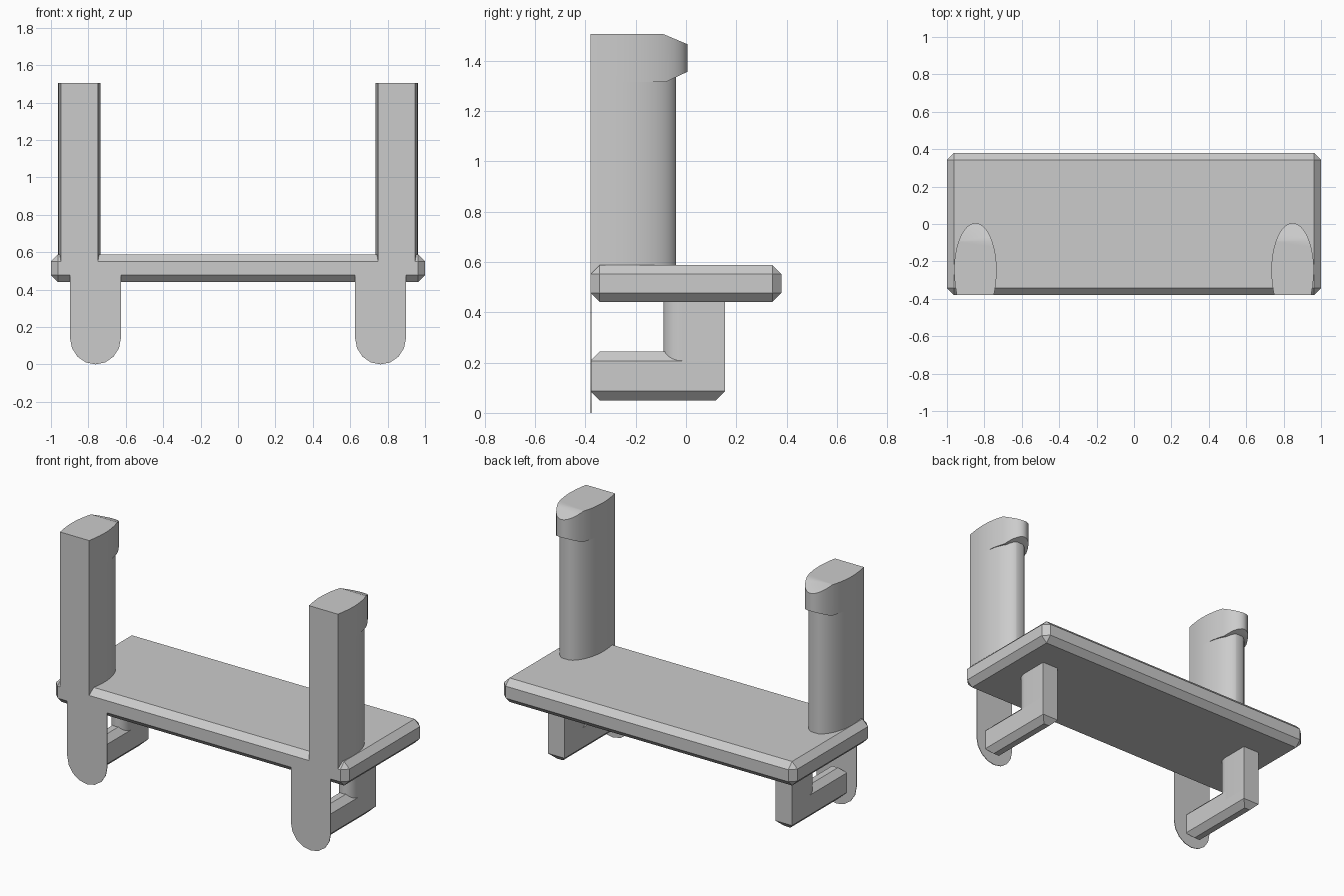
import bpy, bmesh, math
from mathutils import Vector

cube = bpy.data.objects.get("Cube")
if cube:
    bpy.data.objects.remove(cube, do_unlink=True)

grey = bpy.data.materials.new("plain_grey")
grey.use_nodes = True
COLOUR = (0.6, 0.6, 0.6, 1)
grey.diffuse_color = COLOUR
grey.node_tree.nodes["Principled BSDF"].inputs["Base Color"].default_value = COLOUR

FRONT, BACK = -0.38, 0.38


def finish(name, bm):
    bmesh.ops.recalc_face_normals(bm, faces=bm.faces)
    mesh = bpy.data.meshes.new(name)
    bm.to_mesh(mesh)
    bm.free()
    mesh.materials.append(grey)
    obj = bpy.data.objects.new(name, mesh)
    bpy.context.collection.objects.link(obj)
    bpy.ops.object.select_all(action='DESELECT')
    obj.select_set(True)
    bpy.context.view_layer.objects.active = obj
    bpy.ops.object.shade_smooth_by_angle(angle=math.radians(28))
    return obj


def prism(points, direction):
    """Extrude a closed outline along a direction."""
    bm = bmesh.new()
    face = bm.faces.new([bm.verts.new(p) for p in points])
    ext = bmesh.ops.extrude_face_region(bm, geom=[face], use_keep_orig=True)
    verts = [g for g in ext["geom"] if isinstance(g, bmesh.types.BMVert)]
    bmesh.ops.translate(bm, verts=verts, vec=direction)
    return bm


def box(x0, x1, y0, y1, z0, z1):
    corners = [(x0, y0, z0), (x1, y0, z0), (x1, y1, z0), (x0, y1, z0)]
    return prism(corners, (0, 0, z1 - z0))


def slice_off(bm, point, normal):
    """Cut away everything on the normal side and close the cut."""
    geom = bm.verts[:] + bm.edges[:] + bm.faces[:]
    cut = bmesh.ops.bisect_plane(bm, geom=geom, plane_co=point,
                                 plane_no=Vector(normal), clear_outer=True)
    edges = [g for g in cut["geom_cut"] if isinstance(g, bmesh.types.BMEdge)]
    bmesh.ops.holes_fill(bm, edges=edges)


def post_outline(cx, tip, z):
    """Flat front, slightly bulging sides and a rounded back."""
    wide, mid = 0.114, -0.25
    side = [(0.099, FRONT), (0.106, -0.34), (0.112, -0.29)]
    back = []
    for i in range(25):
        a = math.pi * i / 24
        back.append((wide * math.cos(a), mid + (tip - mid) * math.sin(a)))
    outline = side + back + [(-x, y) for x, y in reversed(side)]
    return [(cx + x, y, z) for x, y in outline]


# Chamfered shelf
bm = box(-1, 1, FRONT, BACK, 0.44, 0.588)
bmesh.ops.bevel(bm, geom=bm.edges[:], offset=0.037, segments=1, affect='EDGES')
finish("shelf", bm)

for side, s in (("left", 1), ("right", -1)):
    # Upright post, trimmed flat at its back
    cx = 0.848 * s
    bm = prism(post_outline(cx, -0.035, 0.5), (0, 0, 0.84))
    slice_off(bm, (0, -0.04, 0), (0, 1, 0))
    finish(side + "_post", bm)

    # Lipped post head with sloping top and underside
    bm = prism(post_outline(cx, 0.005, 1.315), (0, 0, 0.19))
    slice_off(bm, (0, -0.09, 1.505), (0, 0.04, 0.095))
    slice_off(bm, (0, -0.08, 1.315), (0, 0.04, -0.085))
    finish(side + "_post_head", bm)

    # Thin hanging tab with a rounded foot
    tx = 0.762 * s
    arc = [math.pi * i / 8 for i in range(9)]
    outline = [(tx + 0.136 * math.cos(a), FRONT, 0.14 - 0.14 * math.sin(a)) for a in arc]
    outline += [(tx - 0.136, FRONT, 0.478), (tx + 0.136, FRONT, 0.478)]
    finish(side + "_tab", prism(outline, (0, 0.004, 0)))

    # Bracket arm with chamfered long and end edges
    bx, hw = 0.775 * s, 0.056
    bm = box(bx - hw, bx + hw, FRONT, 0.155, 0.05, 0.243)
    flat = [e for e in bm.edges if abs(e.verts[0].co.z - e.verts[1].co.z) < 0.01
            and not (e.verts[0].co.y > 0 and e.verts[1].co.y > 0
                     and e.verts[0].co.z > 0.2)]
    bmesh.ops.bevel(bm, geom=flat, offset=0.036, segments=1, affect='EDGES')
    finish(side + "_bracket_arm", bm)

    # Bracket leg, rounded toward the front
    arc = [math.pi * i / 12 for i in range(13)]
    outline = [(bx + hw * math.cos(a), -0.015 - 0.075 * math.sin(a), 0.15) for a in arc]
    outline += [(bx - hw, 0.155, 0.15), (bx + hw, 0.155, 0.15)]
    finish(side + "_bracket_leg", prism(outline, (0, 0, 0.31)))
